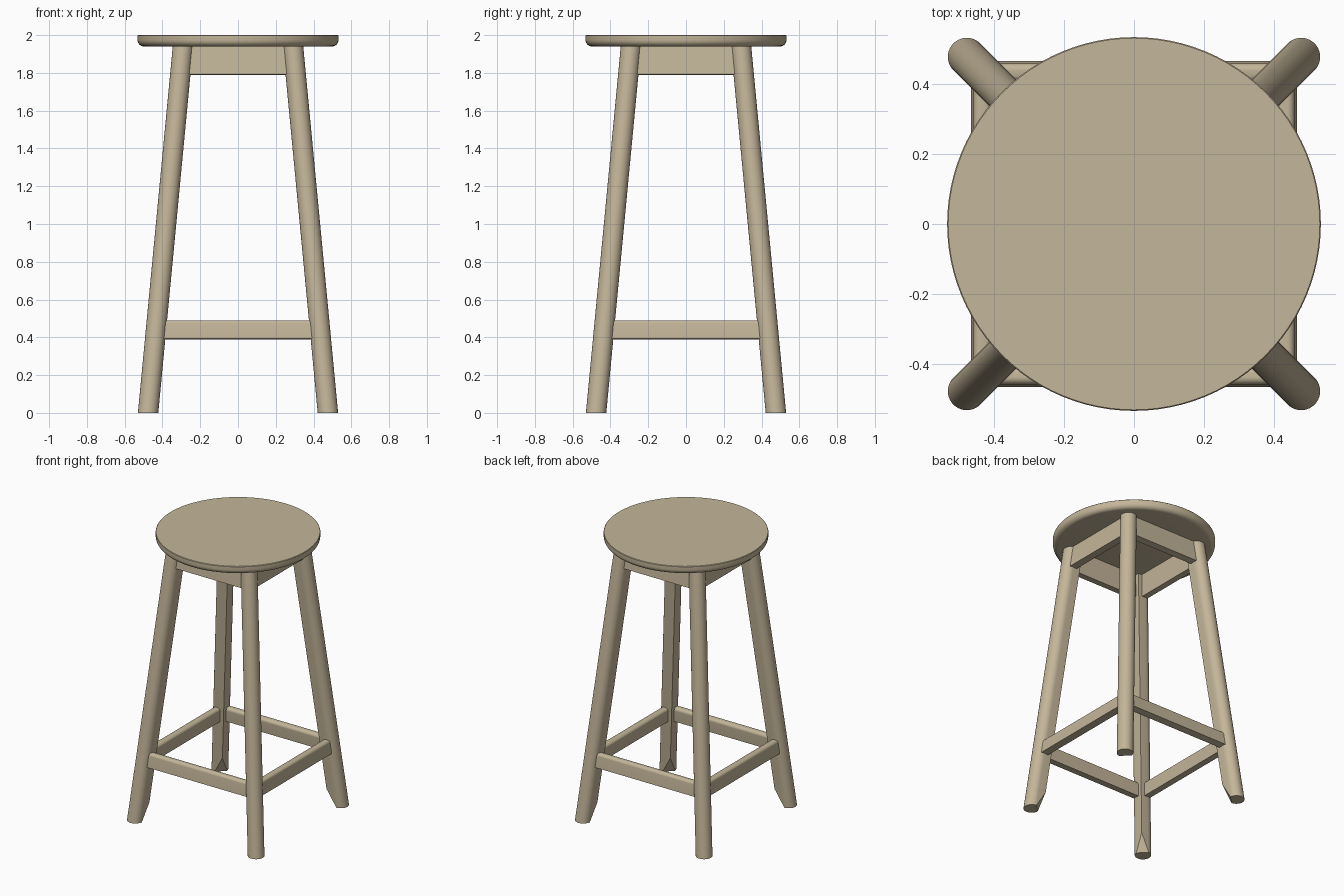
import bpy, bmesh, math
from mathutils import Vector, Matrix

cube = bpy.data.objects.get("Cube")
if cube:
    bpy.data.objects.remove(cube, do_unlink=True)

wood = bpy.data.materials.new("pale_wood")
wood.use_nodes = True
COLOUR = (0.55, 0.465, 0.32, 1)
wood.diffuse_color = COLOUR
wood.node_tree.nodes["Principled BSDF"].inputs["Base Color"].default_value = COLOUR

R = 0.054                     # leg radius
FOOT, TOP = 0.476, 0.291      # leg centre offset at the floor and under the seat
UNDER = 1.945                 # height of the leg tops
SLOPE = (FOOT - TOP) / UNDER
SIDES = ("front", "right", "back", "left")


def centre(z):
    return FOOT - SLOPE * z


def finish(bm, name, turn=0.0):
    bmesh.ops.recalc_face_normals(bm, faces=bm.faces)
    bmesh.ops.rotate(bm, verts=bm.verts, cent=(0, 0, 0), matrix=Matrix.Rotation(turn, 3, "Z"))
    mesh = bpy.data.meshes.new(name)
    bm.to_mesh(mesh)
    bm.free()
    mesh.materials.append(wood)
    obj = bpy.data.objects.new(name, mesh)
    bpy.context.collection.objects.link(obj)
    bpy.ops.object.select_all(action="DESELECT")
    obj.select_set(True)
    bpy.context.view_layer.objects.active = obj
    bpy.ops.object.shade_smooth_by_angle(angle=math.radians(30))


def loft(bm, first, second):
    a = [bm.verts.new(p) for p in first]
    b = [bm.verts.new(p) for p in second]
    n = len(a)
    for i in range(n):
        j = (i + 1) % n
        bm.faces.new((a[i], a[j], b[j], b[i]))
    bm.faces.new(a[::-1])
    bm.faces.new(b)


def arc(radius, start, end, steps):
    for i in range(steps + 1):
        t = math.radians(start + (end - start) * i / steps)
        yield radius * math.cos(t), radius * math.sin(t)


# Seat: turned disc with a rounded lower edge
def make_seat():
    rad, low, fillet = 0.532, 1.94, 0.035
    profile = [(0, low)]
    profile += [(rad - fillet + x, low + fillet + y) for x, y in arc(fillet, -90, 0, 8)]
    profile += [(rad, 1.997), (rad - 0.003, 2), (0, 2)]
    bm = bmesh.new()
    pts = [bm.verts.new((x, 0, z)) for x, z in profile]
    edges = [bm.edges.new(pair) for pair in zip(pts, pts[1:])]
    bmesh.ops.spin(bm, geom=pts + edges, cent=(0, 0, 0), axis=(0, 0, 1),
                   angle=math.tau, steps=96)
    bmesh.ops.remove_doubles(bm, verts=bm.verts, dist=0.0001)
    finish(bm, "seat")


# Leg: round outside, square corner inside, bevelled foot
def make_leg(name, turn):
    section = list(arc(R, -90, 180, 30)) + [(-R, -R)]
    bm = bmesh.new()
    loft(bm, [(FOOT + x, FOOT + y, 0) for x, y in section],
         [(TOP + x, TOP + y, UNDER) for x, y in section])
    cut = 0.12
    a = FOOT - 0.025
    b = centre(cut) - R
    normal = Vector((-cut, -cut, 2 * (b - a))).normalized()
    res = bmesh.ops.bisect_plane(bm, geom=bm.verts[:] + bm.edges[:] + bm.faces[:],
                                 plane_co=(a, a, 0), plane_no=normal, clear_outer=True)
    rim = [e for e in res["geom_cut"] if isinstance(e, bmesh.types.BMEdge)]
    bmesh.ops.holes_fill(bm, edges=rim, sides=0)
    finish(bm, name, turn)


# Rail: bar between two legs, leaning with them, optionally rounded on top
def make_rail(name, turn, low, high, thick, fillet):
    h, half, mid = (high - low) / 2, thick / 2, (high + low) / 2
    section = [(-half, -h), (half, -h)]
    if fillet:
        section += [(half - fillet + x, h - fillet + y) for x, y in arc(fillet, 0, 90, 8)]
        section += [(fillet - half + x, h - fillet + y) for x, y in arc(fillet, 90, 180, 8)]
    else:
        section += [(half, h), (-half, h)]
    lean = math.atan(SLOPE)
    placed = []
    for u, v in section:
        y = -centre(mid) + u * math.cos(lean) + v * math.sin(lean)
        placed.append((y, mid + v * math.cos(lean) - u * math.sin(lean)))
    bm = bmesh.new()
    # Ends follow the leaning leg centres
    loft(bm, [(-centre(z), y, z) for y, z in placed],
         [(centre(z), y, z) for y, z in placed])
    finish(bm, name, turn)


make_seat()
for i, side in enumerate(SIDES):
    turn = i * math.pi / 2
    make_leg(side + "_leg", turn - math.pi / 2)
    make_rail(side + "_apron", turn, 1.79, 1.945, 0.05, 0)
    make_rail(side + "_foot_rail", turn, 0.39, 0.49, 0.052, 0.02)
